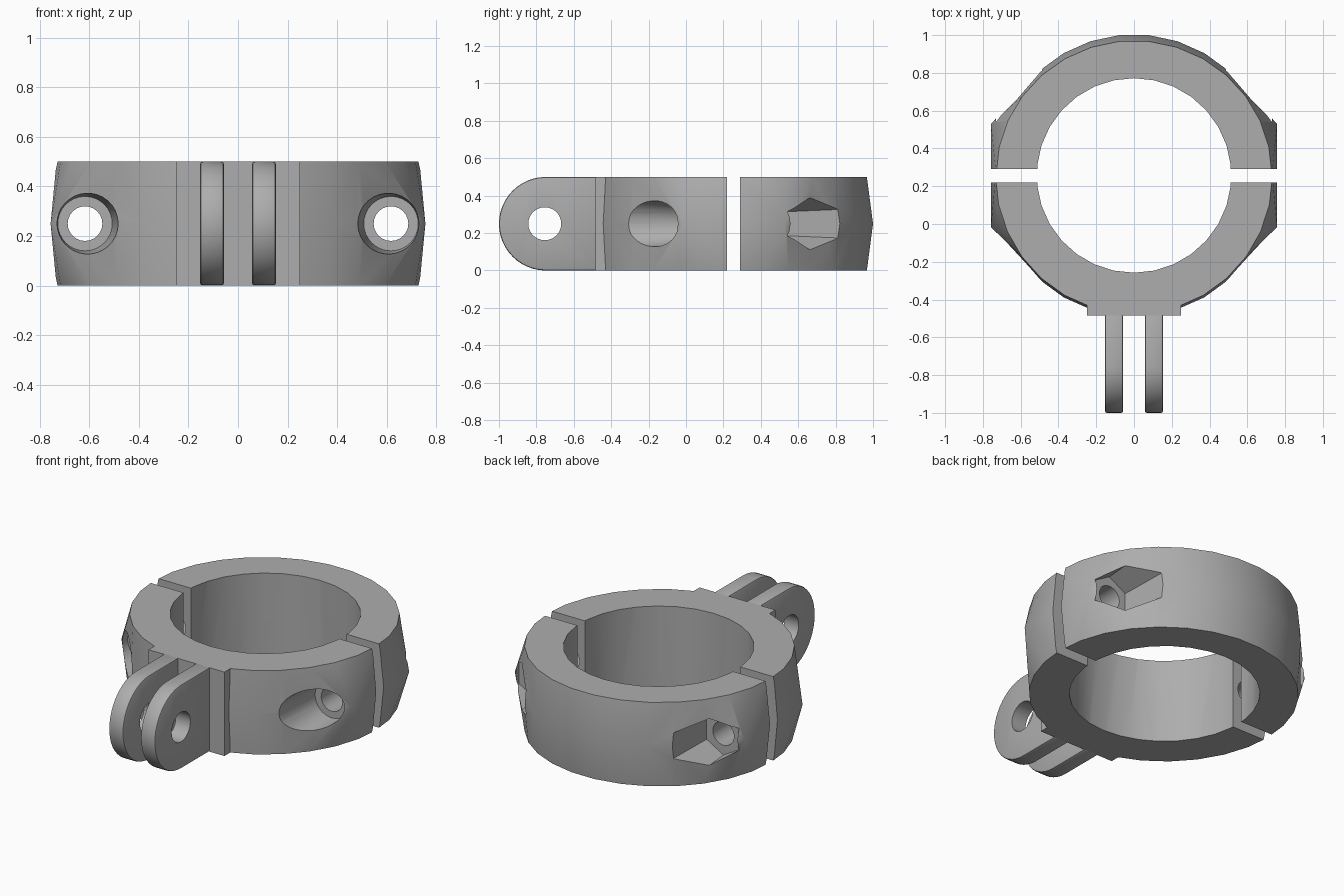
import bpy, bmesh, math
from mathutils import Vector, Matrix

if "Cube" in bpy.data.objects:
    bpy.data.objects.remove(bpy.data.objects["Cube"])

CY, H = 0.257, 0.5          # ring centre in y, clamp height
SEG = 30
BOLT_X = 0.618

grey = bpy.data.materials.new("grey plastic")
grey.diffuse_color = (0.42, 0.42, 0.42, 1)
grey.use_nodes = True
grey.node_tree.nodes["Principled BSDF"].inputs["Base Color"].default_value = grey.diffuse_color


def make(name, bm):
    bmesh.ops.recalc_face_normals(bm, faces=bm.faces)
    me = bpy.data.meshes.new(name)
    bm.to_mesh(me)
    bm.free()
    ob = bpy.data.objects.new(name, me)
    bpy.context.collection.objects.link(ob)
    me.materials.append(grey)
    return ob


def prism(name, center, r1, r2, depth, axis, seg):
    """Cylinder, cone or hexagon along an axis; r1 at the low end."""
    bm = bmesh.new()
    bmesh.ops.create_cone(bm, cap_ends=True, segments=seg, radius1=r1, radius2=r2, depth=depth)
    rot = {'X': Matrix.Rotation(math.pi / 2, 4, 'Y'),
           'Y': Matrix.Rotation(-math.pi / 2, 4, 'X'),
           'Z': Matrix.Identity(4)}[axis]
    bmesh.ops.transform(bm, matrix=Matrix.Translation(center) @ rot, verts=bm.verts)
    return make(name, bm)


def box(name, lo, hi):
    lo, hi = Vector(lo), Vector(hi)
    bm = bmesh.new()
    bmesh.ops.create_cube(bm, size=1)
    for v in bm.verts:
        v.co = (lo + hi) / 2 + v.co * (hi - lo)
    return make(name, bm)


def apply_modifiers(ob):
    dg = bpy.context.evaluated_depsgraph_get()
    me = bpy.data.meshes.new_from_object(ob.evaluated_get(dg))
    ob.modifiers.clear()
    ob.data = me


def boolean(ob, other, op='DIFFERENCE'):
    m = ob.modifiers.new("bool", 'BOOLEAN')
    m.operation, m.object, m.solver = op, other, 'EXACT'
    apply_modifiers(ob)
    bpy.data.objects.remove(other)


def shade(ob, angle=30):
    bpy.ops.object.select_all(action='DESELECT')
    ob.select_set(True)
    bpy.context.view_layer.objects.active = ob
    bpy.ops.object.shade_smooth_by_angle(angle=math.radians(angle))


def half_ring(name, rx, ry, r_mid, cut_y, side):
    """Barrel-shaped hull with swollen bolt corners, cut flat at the split."""
    bm = bmesh.new()
    for z, ax, ay in ((0, rx, ry), (H / 2, r_mid, r_mid), (H, rx, ry)):
        for i in range(SEG):
            a = 2 * math.pi * i / SEG
            bm.verts.new((ax * math.cos(a), CY + ay * math.sin(a), z))
    for sx in (-1, 1):
        for sy in (-1, 1):
            bm.verts.new((sx * 0.757, CY + sy * 0.273, H / 2))
    res = bmesh.ops.convex_hull(bm, input=bm.verts)
    loose = [v for v in bm.verts if not v.link_faces]
    bmesh.ops.delete(bm, geom=loose, context='VERTS')
    cut = bmesh.ops.bisect_plane(bm, geom=bm.verts[:] + bm.edges[:] + bm.faces[:],
                                 plane_co=(0, cut_y, 0), plane_no=(0, side, 0), clear_inner=True)
    edges = [e for e in cut['geom_cut'] if isinstance(e, bmesh.types.BMEdge)]
    bmesh.ops.contextual_create(bm, geom=edges)
    return make(name, bm)


def bore(ob):
    boolean(ob, prism("bore_cutter", (0, CY, H / 2), 0.515, 0.515, 1, 'Z', SEG))
    for sx in (-1, 1):
        boolean(ob, prism("bolt_cutter", (sx * BOLT_X, CY, H / 2), 0.07, 0.07, 1, 'Y', 24))


# Back half with tapered hexagonal nut pockets
back = half_ring("back_clamp_half", 0.73, 0.714, 0.747, 0.29, 1)
bore(back)
for s in (-1, 1):
    boolean(back, prism("nut_cutter", (s * BOLT_X, 0.73, H / 2), 0.128, 0.162, 0.4, 'Y', 6))
shade(back)

# Front half with mounting block and tapered bolt head recesses
front = half_ring("front_clamp_half", 0.733, 0.733, 0.745, 0.22, -1)
boolean(front, box("mount_block", (-0.25, -0.485, 0), (0.25, -0.1, H)), 'UNION')
bore(front)
for s in (-1, 1):
    boolean(front, prism("head_cutter", (s * BOLT_X, -0.21, H / 2), 0.143, 0.11, 0.42, 'Y', 32))
shade(front)

# Two rounded mounting tabs with pivot holes
for s, label in ((-1, "left"), (1, "right")):
    bm = bmesh.new()
    pts = [(-0.47, 0), (-0.47, H)]
    for i in range(25):
        a = math.pi / 2 + math.pi * i / 24
        pts.append((-0.75 + 0.25 * math.cos(a), H / 2 + 0.25 * math.sin(a)))
    x0, x1 = sorted((s * 0.057, s * 0.153))
    face = bm.faces.new([bm.verts.new((x0, y, z)) for y, z in pts])
    ext = bmesh.ops.extrude_face_region(bm, geom=[face])
    bmesh.ops.translate(bm, vec=(x1 - x0, 0, 0),
                        verts=[v for v in ext['geom'] if isinstance(v, bmesh.types.BMVert)])
    tab = make(label + "_mount_tab", bm)
    bev = tab.modifiers.new("bevel", 'BEVEL')
    bev.width, bev.segments, bev.limit_method = 0.01, 2, 'ANGLE'
    bev.angle_limit = math.radians(40)
    apply_modifiers(tab)
    boolean(tab, prism("pivot_cutter", (s * 0.1, -0.755, H / 2), 0.088, 0.088, 0.4, 'X', 32))
    shade(tab, 35)
